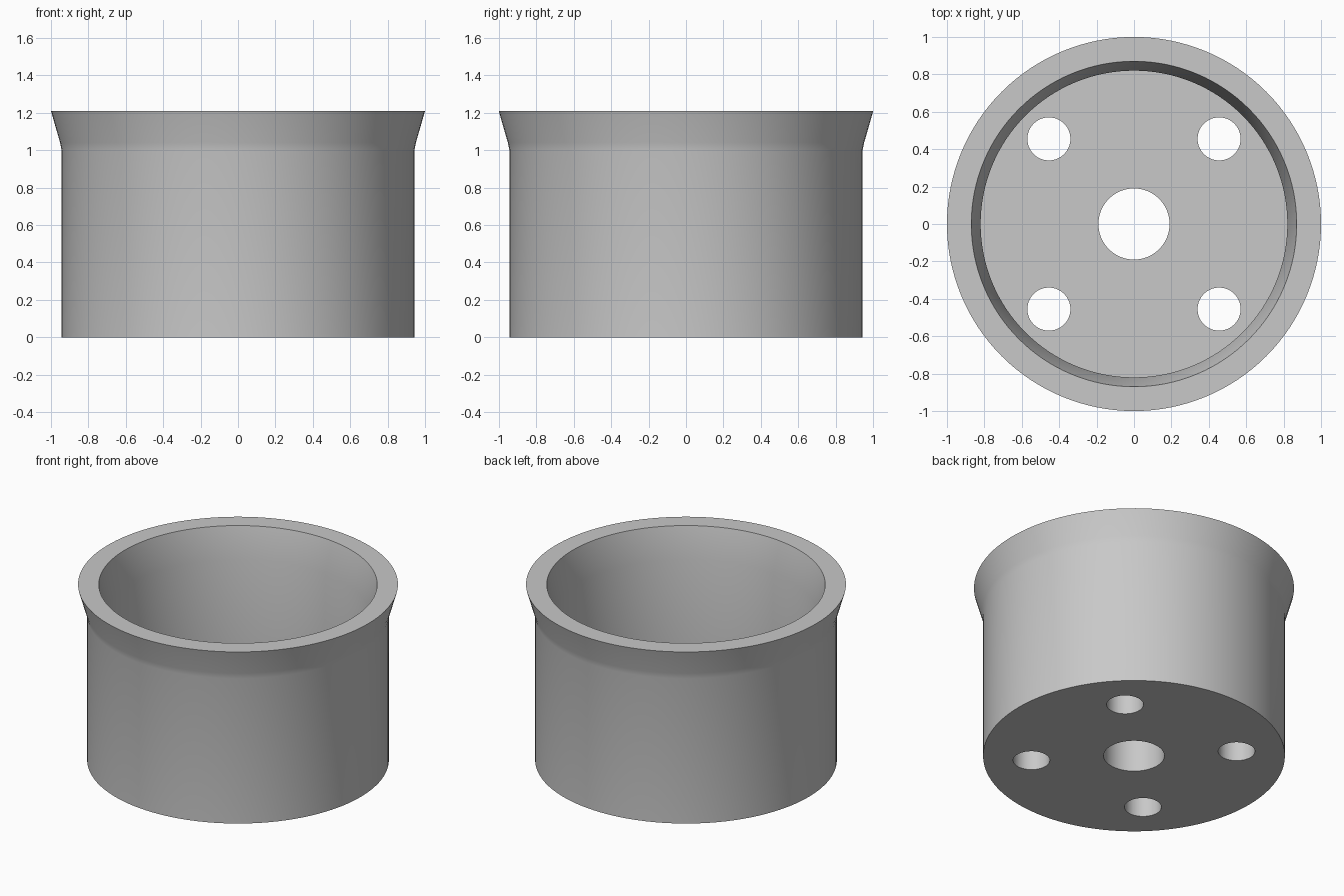
import bpy, bmesh, math
from mathutils import Matrix, Vector

cube = bpy.data.objects.get("Cube")
if cube:
    bpy.data.objects.remove(cube, do_unlink=True)

SEGMENTS = 128
FLOOR = 0.3
HEIGHT = 1.21

# Single grey material
grey = bpy.data.materials.new("light_grey")
grey.use_nodes = True
colour = (0.58, 0.58, 0.58, 1)
grey.diffuse_color = colour
grey.node_tree.nodes["Principled BSDF"].inputs["Base Color"].default_value = colour


def add_object(name, bm):
    bmesh.ops.recalc_face_normals(bm, faces=bm.faces)
    mesh = bpy.data.meshes.new(name)
    bm.to_mesh(mesh)
    bm.free()
    mesh.materials.append(grey)
    obj = bpy.data.objects.new(name, mesh)
    bpy.context.collection.objects.link(obj)
    return obj


def lathe(name, profile):
    """Spin a closed (radius, height) outline around the z axis."""
    bm = bmesh.new()
    verts = [bm.verts.new((r, 0, z)) for r, z in profile]
    edges = [bm.edges.new((a, b)) for a, b in zip(verts, verts[1:] + verts[:1])]
    bmesh.ops.spin(bm, geom=verts + edges, cent=(0, 0, 0), axis=(0, 0, 1),
                   angle=math.tau, steps=SEGMENTS, use_merge=True)
    bmesh.ops.remove_doubles(bm, verts=bm.verts, dist=1e-4)
    return add_object(name, bm)


# Cup with flared rim, thick floor and central bore
cup = lathe("flared_cup", [
    (0.19, 0), (0.943, 0),
    (0.943, 1.0), (0.951, 1.04), (1.0, HEIGHT),
    (0.87, HEIGHT), (0.82, 1.0),
    (0.82, FLOOR), (0.19, FLOOR),
])

# Four bolt holes through the floor
bm = bmesh.new()
for sx in (-1, 1):
    for sy in (-1, 1):
        place = Matrix.Translation(Vector((sx * 0.455, sy * 0.455, FLOOR / 2)))
        bmesh.ops.create_cone(bm, cap_ends=True, segments=64, radius1=0.115,
                              radius2=0.115, depth=FLOOR + 0.2, matrix=place)
cutter = add_object("bolt_hole_cutter", bm)
cutter.hide_render = True

holes = cup.modifiers.new("bolt_holes", "BOOLEAN")
holes.operation = "DIFFERENCE"
holes.solver = "EXACT"
holes.object = cutter

bpy.ops.object.select_all(action="DESELECT")
cup.select_set(True)
bpy.context.view_layer.objects.active = cup
bpy.ops.object.modifier_apply(modifier=holes.name)
bpy.data.objects.remove(cutter, do_unlink=True)

# Smooth walls with crisp rims
bpy.ops.object.shade_smooth_by_angle(angle=math.radians(30))
